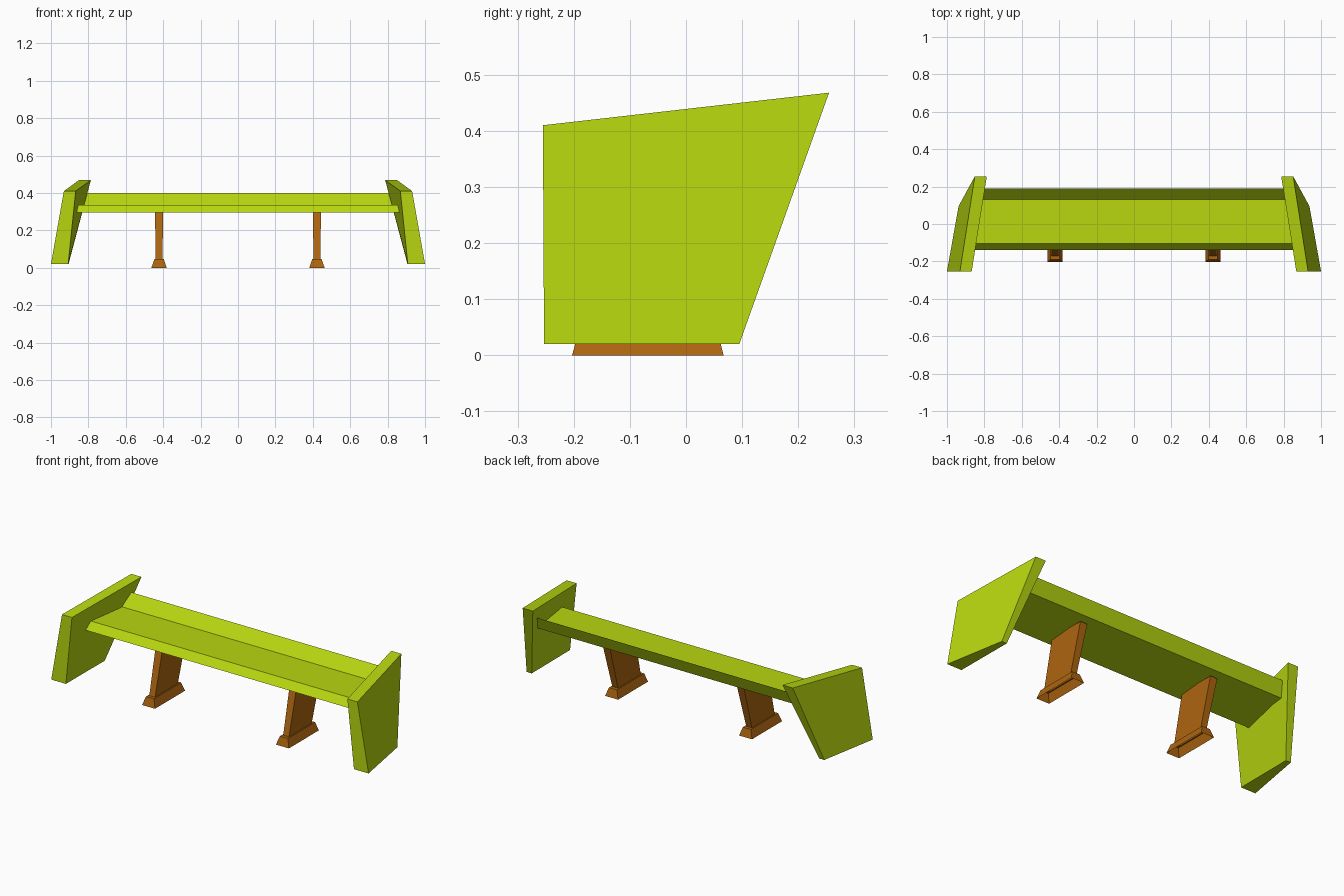
import bpy, bmesh

if "Cube" in bpy.data.objects:
    bpy.data.objects.remove(bpy.data.objects["Cube"])


def material(name, rgb):
    m = bpy.data.materials.new(name)
    m.diffuse_color = (*rgb, 1)
    m.use_nodes = True
    m.node_tree.nodes["Principled BSDF"].inputs["Base Color"].default_value = m.diffuse_color
    return m


GREEN = material("lime_paint", (0.48, 0.68, 0.005))
ORANGE = material("orange_paint", (0.42, 0.13, 0.005))


def loft(name, rings, mat, cap_start=True):
    """Skin matching rings of points, capping the ends."""
    bm = bmesh.new()
    loops = [[bm.verts.new(p) for p in r] for r in rings]
    n = len(rings[0])
    for a, b in zip(loops, loops[1:]):
        for i in range(n):
            j = (i + 1) % n
            bm.faces.new((a[i], a[j], b[j], b[i]))
    if cap_start:
        bm.faces.new(loops[0][::-1])
    bm.faces.new(loops[-1])
    bmesh.ops.recalc_face_normals(bm, faces=bm.faces)
    me = bpy.data.meshes.new(name)
    bm.to_mesh(me)
    bm.free()
    me.materials.append(mat)
    ob = bpy.data.objects.new(name, me)
    bpy.context.collection.objects.link(ob)
    return ob


# Wing blade: y/z profile, ends slanted to sit inside the end plates
profile = [(-0.14, 0.295), (-0.105, 0.336), (0.13, 0.336),
           (0.19, 0.40), (0.155, 0.322)]


def blade_end(side):
    return [(side * (0.885 - 0.15 * (y + 0.14)), y, z) for y, z in profile]


loft("wing_blade", [blade_end(-1), blade_end(1)], GREEN)

# End plates: (y, z, outer x, inner x) at each corner
corners = [(-0.253, 0.02, 1.0, 0.908), (0.095, 0.02, 0.938, 0.906),
           (0.255, 0.468, 0.851, 0.787), (-0.255, 0.41, 0.931, 0.868)]

# Supports: (half width, front y, back y, z), flared hollow foot then leaning post
sections = [(0.041, -0.203, 0.067, 0.0), (0.025, -0.19, 0.055, 0.047),
            (0.018, -0.17, 0.035, 0.047), (0.022, -0.105, 0.115, 0.31)]

for side, label in ((-1, "left"), (1, "right")):
    loft(label + "_end_plate",
         [[(side * o, y, z) for y, z, o, i in corners],
          [(side * i, y, z) for y, z, o, i in corners]], GREEN)
    cx = side * 0.422
    loft(label + "_support",
         [[(cx - w, f, z), (cx + w, f, z), (cx + w, b, z), (cx - w, b, z)]
          for w, f, b, z in sections], ORANGE, cap_start=False)
